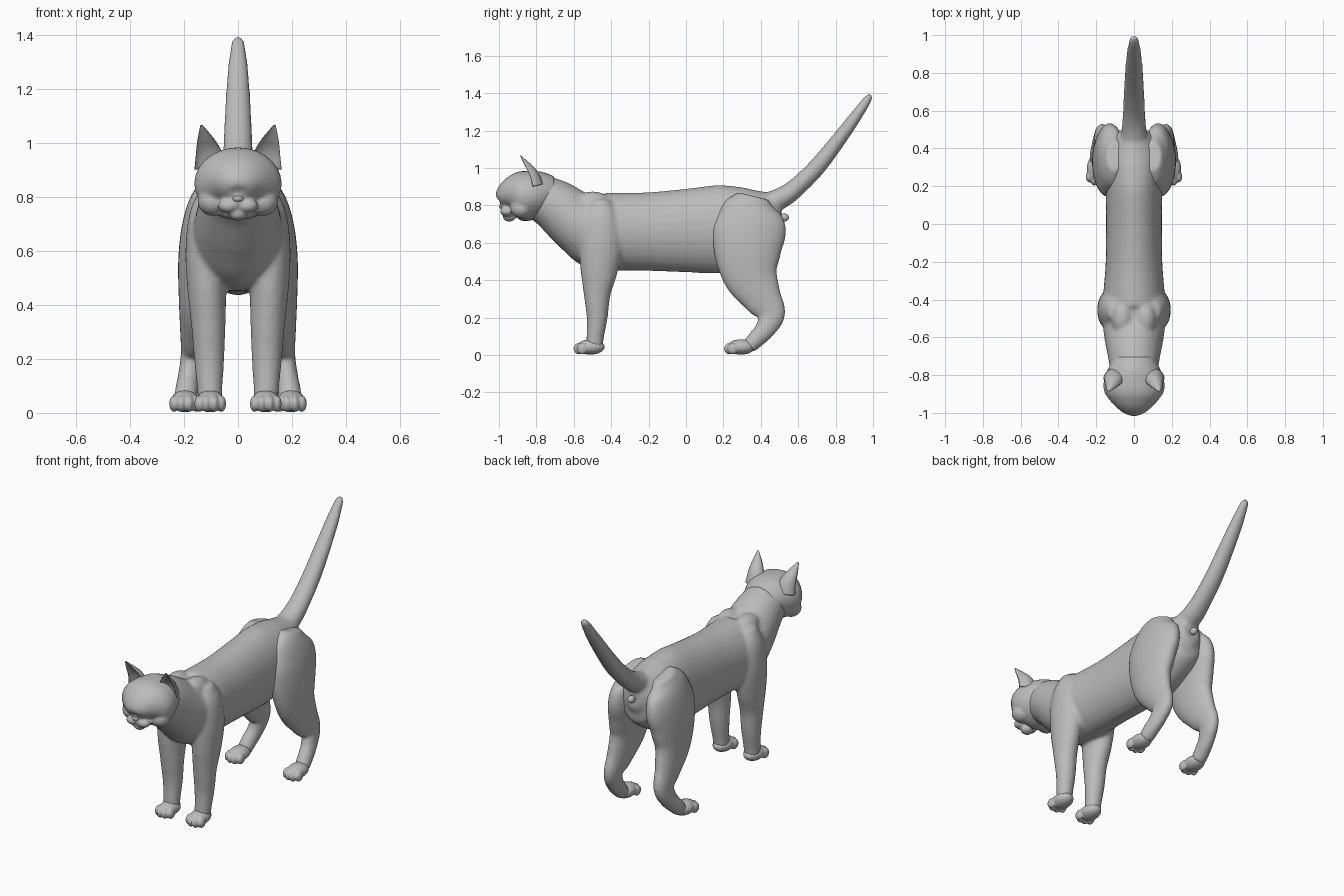
import bpy, bmesh
from math import sin, cos, pi
from mathutils import Vector, Matrix

cube = bpy.data.objects.get("Cube")
if cube:
    bpy.data.objects.remove(cube, do_unlink=True)

fur = bpy.data.materials.new("plain grey")
fur.use_nodes = True
GREY = (0.5, 0.5, 0.5, 1)
fur.diffuse_color = GREY
fur.node_tree.nodes["Principled BSDF"].inputs["Base Color"].default_value = GREY


def spline(keys, steps=5):
    """Catmull-Rom through tuples of any length."""
    out = []
    for i in range(len(keys) - 1):
        quad = [keys[max(i - 1, 0)], keys[i], keys[i + 1], keys[min(i + 2, len(keys) - 1)]]
        for s in range(steps):
            t = s / steps
            out.append([0.5 * (2 * b + (c - a) * t + (2 * a - 5 * b + 4 * c - d) * t * t
                               + (3 * b - a - 3 * c + d) * t ** 3) for a, b, c, d in zip(*quad)])
    return out + [list(keys[-1])]


def loft(bm, keys, side=1, sides=28, hollow=1):
    """Skin elliptical rings; keys are x, y, z, half width, half depth."""
    rows = spline(keys)
    rings = []
    for i, (x, y, z, rx, rn) in enumerate(rows):
        a, b = rows[max(i - 1, 0)], rows[min(i + 1, len(rows) - 1)]
        n = Vector((0, a[2] - b[2], b[1] - a[1])).normalized()
        ring = []
        for k in range(sides):
            t = 2 * pi * k / sides
            d = sin(t) * rn * (hollow if sin(t) > 0 else 1)
            p = Vector((x + cos(t) * rx, y, z)) + n * d
            ring.append(bm.verts.new((p.x * side, p.y, p.z)))
        rings.append(ring)
    faces = [bm.faces.new((r[k], r[(k + 1) % sides], q[(k + 1) % sides], q[k]))
             for r, q in zip(rings, rings[1:]) for k in range(sides)]
    faces += [bm.faces.new(rings[0]), bm.faces.new(rings[-1])]
    bmesh.ops.recalc_face_normals(bm, faces=faces)


def ball(bm, centre, radii, side=1, turn=0):
    m = (Matrix.Translation((centre[0] * side, centre[1], centre[2]))
         @ Matrix.Rotation(turn * side, 4, 'Z') @ Matrix.Diagonal((*radii, 1)))
    bmesh.ops.create_uvsphere(bm, u_segments=20, v_segments=12, radius=1, matrix=m)


def finish(name, bm, voxel=0, smooth=0):
    mesh = bpy.data.meshes.new(name)
    bm.to_mesh(mesh)
    bm.free()
    mesh.materials.append(fur)
    for p in mesh.polygons:
        p.use_smooth = True
    ob = bpy.data.objects.new(name, mesh)
    bpy.context.collection.objects.link(ob)
    if voxel:
        rm = ob.modifiers.new("blend", 'REMESH')
        rm.mode, rm.voxel_size, rm.use_smooth_shade = 'VOXEL', voxel, True
        sm = ob.modifiers.new("soften", 'SMOOTH')
        sm.factor, sm.iterations = 0.5, smooth
    return ob


# torso, neck, forelegs and tail blended into one skin
bm = bmesh.new()
loft(bm, [(0, .51, .74, .05, .07), (0, .46, .735, .11, .14), (0, .36, .705, .145, .195),
          (0, .2, .675, .15, .235), (0, 0, .665, .148, .223), (0, -.2, .66, .15, .21),
          (0, -.36, .66, .162, .208), (0, -.48, .665, .168, .205), (0, -.58, .71, .16, .165),
          (0, -.7, .80, .138, .14), (0, -.8, .85, .12, .12)])
loft(bm, [(0, .44, .81, .07, .06), (0, .52, .845, .064, .056), (0, .6, .905, .058, .05),
          (0, .7, 1.005, .054, .047), (0, .8, 1.13, .048, .041), (0, .9, 1.265, .039, .033),
          (0, .97, 1.365, .026, .023), (0, .99, 1.392, .014, .012)])
for s in (1, -1):
    loft(bm, [(.09, -.46, .83, .05, .05), (.105, -.455, .74, .075, .10), (.115, -.455, .6, .08, .115),
              (.115, -.465, .45, .072, .10), (.11, -.475, .33, .064, .073),
              (.107, -.475, .2, .056, .056), (.105, -.485, .1, .048, .047), (.103, -.49, .04, .045, .045)], s)
    # shoulder blade crest
    ball(bm, (.06, -.5, .81), (.06, .10, .065), s)
finish("body", bm, .011, 6)

# hind legs
for s, label in ((1, "left"), (-1, "right")):
    bm = bmesh.new()
    loft(bm, [(.10, .36, .85, .045, .08), (.115, .345, .78, .07, .155), (.128, .34, .68, .083, .195),
              (.14, .33, .56, .082, .182), (.15, .345, .43, .07, .15), (.16, .405, .31, .055, .108),
              (.168, .455, .22, .044, .077), (.18, .425, .14, .042, .055),
              (.19, .375, .085, .043, .047), (.194, .335, .045, .042, .04)], s)
    finish(label + "_hind_leg", bm, .01, 4)

# paws with four toes each
for s, label in ((1, "left"), (-1, "right")):
    for part, x, y in (("front", .103, -.51), ("hind", .196, .295)):
        bm = bmesh.new()
        ball(bm, (x, y, .043), (.054, .076, .041), s)
        for dx, dy in ((-.041, -.045), (-.015, -.062), (.015, -.062), (.041, -.045)):
            ball(bm, (x + dx, y + dy, .034), (.018, .030, .031), s)
        finish(f"{label}_{part}_paw", bm, .006, 2)

# head with cheeks, muzzle and chin
bm = bmesh.new()
loft(bm, [(0, -.70, .87, .10, .085), (0, -.77, .865, .14, .118), (0, -.84, .853, .161, .133),
          (0, -.89, .846, .156, .131), (0, -.93, .838, .128, .112), (0, -.958, .825, .092, .083),
          (0, -.978, .805, .045, .046), (0, -.985, .80, .02, .02)])
ball(bm, (0, -.955, .80), (.03, .04, .05))
ball(bm, (0, -.945, .738), (.037, .034, .025))
for s in (1, -1):
    ball(bm, (.033, -.958, .768), (.042, .036, .028), s)
    ball(bm, (.09, -.88, .785), (.06, .06, .055), s)
finish("head", bm, .007, 4)

# nose
bm = bmesh.new()
ball(bm, (0, -.985, .795), (.02, .014, .013))
finish("nose", bm)

# ears, hollow at the front
for s, label in ((1, "left"), (-1, "right")):
    bm = bmesh.new()
    loft(bm, [(.098, -.82, .90, .064, .06), (.106, -.835, .96, .05, .048), (.118, -.86, 1.01, .033, .03),
              (.130, -.88, 1.05, .013, .012), (.135, -.887, 1.066, .005, .004)], s, 28, -.45)
    finish(label + "_ear", bm)

# almond eyes with lids
for s, label in ((1, "left"), (-1, "right")):
    bm = bmesh.new()
    ball(bm, (.064, -.945, .857), (.028, .014, .021), s, .55)
    finish(label + "_eye", bm)
    bpy.ops.mesh.primitive_torus_add(major_segments=28, minor_segments=8, major_radius=.028,
                                     minor_radius=.005, location=(.064 * s, -.946, .857),
                                     rotation=(pi / 2, 0, .55 * s))
    lid = bpy.context.object
    lid.name = label + "_eyelid"
    lid.scale.y = .78
    lid.data.materials.append(fur)
    bpy.ops.object.shade_smooth()

# small bump below the tail
bm = bmesh.new()
ball(bm, (0, .525, .735), (.02, .025, .022))
finish("rump_bump", bm)
